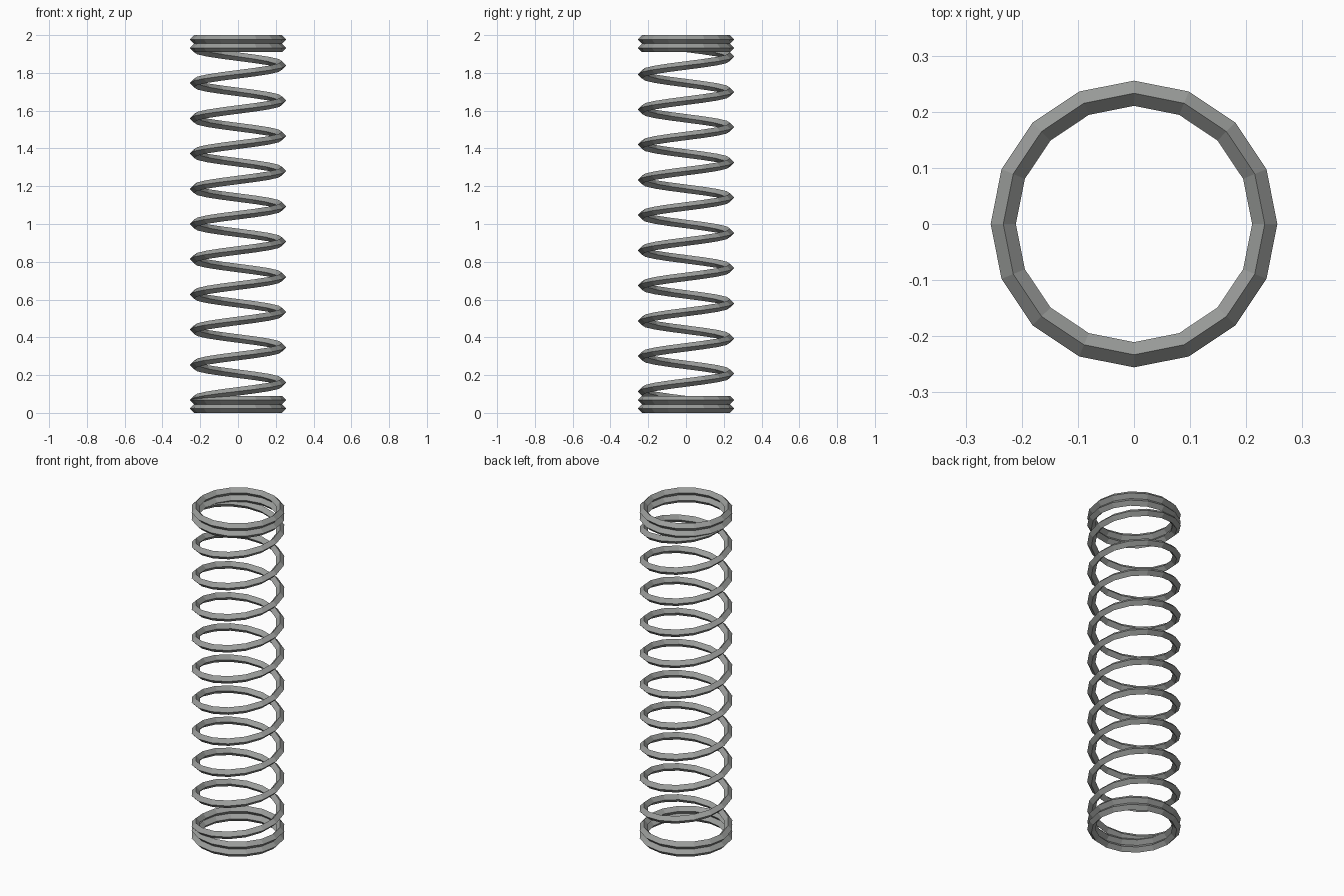
import bpy
import bmesh
from math import cos, sin, pi

cube = bpy.data.objects.get("Cube")
if cube:
    bpy.data.objects.remove(cube, do_unlink=True)

RADIUS = 0.233      # coil centre line
WIRE = 0.0225       # half diagonal of the diamond wire
STEPS = 16          # segments per turn
TURNS = 10
HEIGHT = 2.0

steel = bpy.data.materials.new("grey steel")
steel.use_nodes = True
steel.diffuse_color = (0.33, 0.34, 0.33, 1)
steel.node_tree.nodes["Principled BSDF"].inputs["Base Color"].default_value = steel.diffuse_color


def coil(name, z_start, pitch, turns, closed):
    """Sweep a diamond section around the z axis, starting at -x."""
    bm = bmesh.new()
    count = STEPS * turns + (0 if closed else 1)
    sections = []
    for i in range(count):
        a = pi + 2 * pi * i / STEPS
        z = z_start + pitch * i / STEPS
        section = []
        for k in range(4):
            r = RADIUS + WIRE * cos(k * pi / 2)
            section.append(bm.verts.new((r * cos(a), r * sin(a), z + WIRE * sin(k * pi / 2))))
        sections.append(section)
    pairs = list(zip(sections, sections[1:]))
    if closed:
        pairs.append((sections[-1], sections[0]))
    else:
        bm.faces.new(sections[0])
        bm.faces.new(sections[-1])
    for s, t in pairs:
        for k in range(4):
            n = (k + 1) % 4
            bm.faces.new((s[k], t[k], t[n], s[n]))
    bmesh.ops.recalc_face_normals(bm, faces=bm.faces)
    mesh = bpy.data.meshes.new(name)
    bm.to_mesh(mesh)
    bm.free()
    mesh.materials.append(steel)
    obj = bpy.data.objects.new(name, mesh)
    bpy.context.collection.objects.link(obj)


# Flat stacked end turns
low = WIRE
second = 3 * WIRE
for name, z in (("bottom_end_ring", low), ("bottom_inner_ring", second),
                ("top_inner_ring", HEIGHT - second), ("top_end_ring", HEIGHT - low)):
    coil(name, z, 0, 1, True)

# Open spring coil between the end turns
coil("spring_coil", second, (HEIGHT - 2 * second) / TURNS, TURNS, False)
